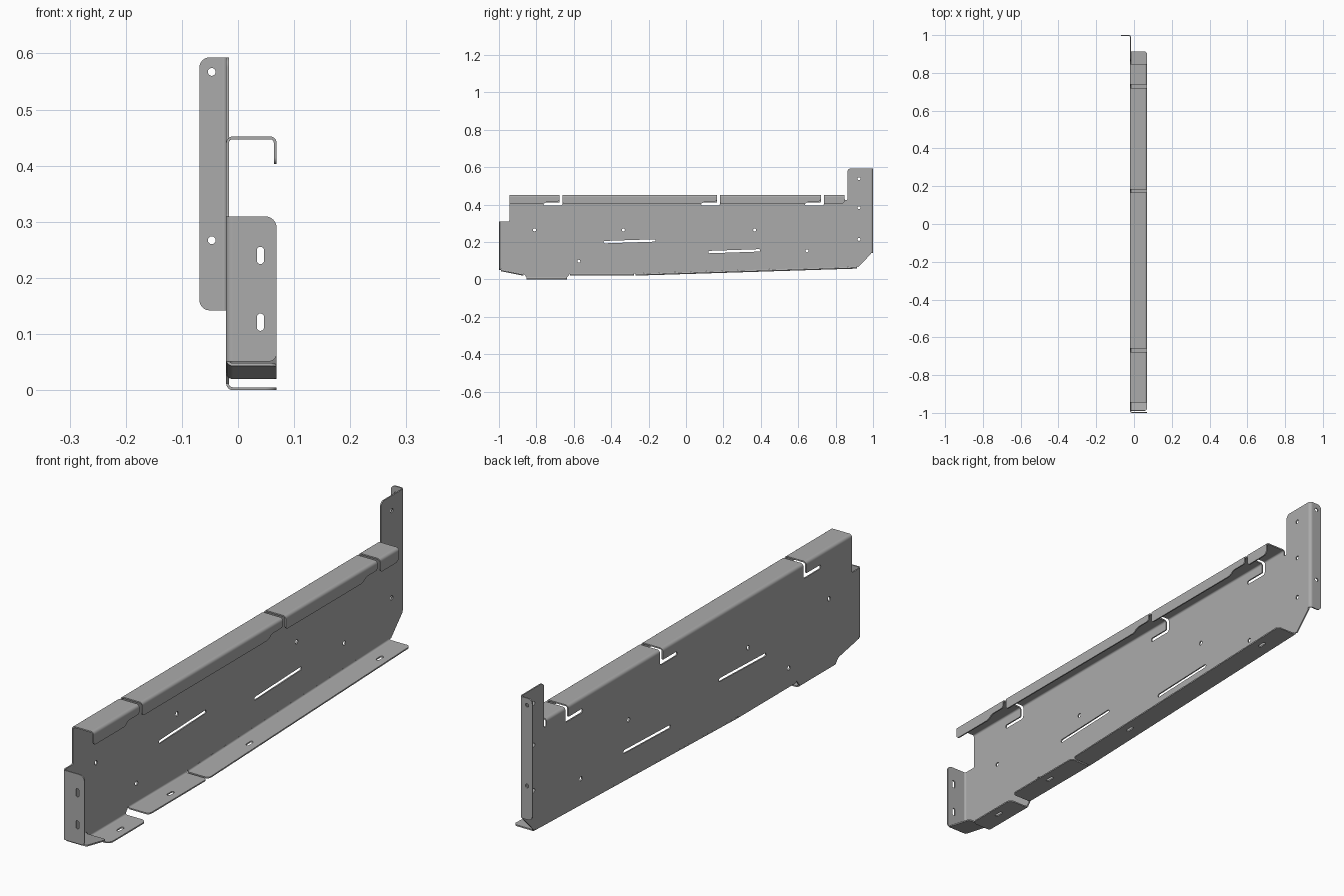
import bpy, bmesh
from math import sin, cos, pi, atan2
from mathutils import Vector as V, Matrix

if "Cube" in bpy.data.objects:
    bpy.data.objects.remove(bpy.data.objects["Cube"])

T = 0.005       # sheet thickness
R = 0.009       # bend radius at mid-sheet
X = -0.0185     # web mid-plane
TOP = 0.4495    # top flange mid-plane
W = 0.0873      # width of flanges turning to +x

# Dark grey sheet metal
steel = bpy.data.materials.new("dark_grey_steel")
steel.diffuse_color = (0.41, 0.41, 0.41, 1)
steel.use_nodes = True
steel.node_tree.nodes["Principled BSDF"].inputs["Base Color"].default_value = steel.diffuse_color


def rounded(points):
    """Outline of (a, b, radius) corners -> points with rounded corners."""
    out, n = [], len(points)
    for i, (a, b, r) in enumerate(points):
        p = V((a, b))
        if r == 0:
            out.append(p)
            continue
        q0 = p + (V(points[i - 1][:2]) - p).normalized() * r
        q1 = p + (V(points[(i + 1) % n][:2]) - p).normalized() * r
        c0, c1 = q0.lerp(p, 0.55), q1.lerp(p, 0.55)
        for k in range(7):
            t = k / 6
            out.append(q0 * (1 - t)**3 + c0 * 3 * t * (1 - t)**2
                       + c1 * 3 * t * t * (1 - t) + q1 * t**3)
    return out


def capsule(a0, b0, a1, b1, r):
    """Slot outline; equal end points give a round hole."""
    ang, pts = atan2(b1 - b0, a1 - a0), []
    for a, b, off in ((a1, b1, -pi / 2), (a0, b0, pi / 2)):
        for k in range(9 if (a0, b0) != (a1, b1) else 8):
            th = ang + off + pi * k / 8
            pts.append(V((a + r * cos(th), b + r * sin(th))))
    return pts


def plate(bm, outline, holes, origin, u, s):
    """Add a flat sheet with holes, lying in the u/s plane."""
    cu = bpy.data.curves.new("tmp", 'CURVE')
    cu.dimensions, cu.fill_mode, cu.extrude = '2D', 'BOTH', T / 2
    for loop in [rounded(outline)] + holes:
        sp = cu.splines.new('POLY')
        sp.points.add(len(loop) - 1)
        for q, p in zip(sp.points, loop):
            q.co = (p.x, p.y, 0, 1)
        sp.use_cyclic_u = True
    ob = bpy.data.objects.new("tmp", cu)
    bpy.context.collection.objects.link(ob)
    dg = bpy.context.evaluated_depsgraph_get()
    me = bpy.data.meshes.new_from_object(ob.evaluated_get(dg))
    m = Matrix((u, s, u.cross(s))).transposed().to_4x4()
    m.translation = origin
    me.transform(m)
    bm.from_mesh(me)
    bmesh.ops.remove_doubles(bm, verts=bm.verts, dist=1e-6)
    bpy.data.objects.remove(ob)
    bpy.data.curves.remove(cu)
    bpy.data.meshes.remove(me)


def bend(bm, p0, p1, n, s):
    """Add a quarter-round fold running from p0 to p1."""
    rings = []
    for k in range(7):
        th = pi / 2 * k / 6
        ring = []
        for p, r in ((p0, R - T / 2), (p0, R + T / 2), (p1, R + T / 2), (p1, R - T / 2)):
            ring.append(bm.verts.new(p - n * R + s * R + n * r * sin(th) - s * r * cos(th)))
        rings.append(ring)
    for r0, r1 in zip(rings, rings[1:]):
        for i in range(4):
            j = (i + 1) % 4
            bm.faces.new((r0[i], r0[j], r1[j], r1[i]))
    bm.faces.new(rings[0])
    bm.faces.new(rings[-1][::-1])


def finish(bm, name):
    bmesh.ops.recalc_face_normals(bm, faces=bm.faces)
    me = bpy.data.meshes.new(name)
    bm.to_mesh(me)
    bm.free()
    me.materials.append(steel)
    ob = bpy.data.objects.new(name, me)
    bpy.context.collection.objects.link(ob)
    bpy.ops.object.select_all(action='DESELECT')
    ob.select_set(True)
    bpy.context.view_layer.objects.active = ob
    bpy.ops.object.shade_smooth_by_angle()


def flange(name, p0, p1, n, s, outer, holes=()):
    """Folded flange: n points out of the parent sheet, s along the flange."""
    p0, p1, n, s = V(p0), V(p1), V(n), V(s)
    L = (p1 - p0).length
    bm = bmesh.new()
    plate(bm, [(0, R, 0), (L, R, 0)] + outer(L), list(holes), p0, (p1 - p0) / L, s)
    bend(bm, p0, p1, n, s)
    finish(bm, name)


# Web: big side sheet with L-shaped reliefs in its top edge
slots = (0.729, 0.174, -0.668)
G = 0.0085      # half width of a relief
H = TOP - R
E = 0.9975 - R
web = [(-E, 0.0455 + R, 0), (-0.87, 0.0222 + R, 0), (-0.86, 0.02, 0),
       (-0.852, 0.0025 + R, 0), (-0.635, 0.0025 + R, 0), (-0.628, 0.02, 0),
       (-0.62, 0.0222 + R, 0), (-0.275, 0.0222 + R, 0), (0.914, 0.06 + R, 0),
       (0.92, 0.064, 0), (E, 0.136, 0), (E, 0.593, 0), (0.863, 0.593, 0.018),
       (0.863, 0.425, 0.004), (0.848, 0.425, 0.004), (0.848, H, 0)]
for c in slots:
    web += [(c + G, H, 0), (c + G, 0.395, 0.01), (c - 0.093, 0.395, 0.007),
            (c - 0.093, 0.41, 0.007), (c - G, 0.41, 0.003), (c - G, H, 0)]
web += [(-0.945, H, 0), (-0.945, 0.3095, 0.004), (-E, 0.3095, 0)]
holes = [capsule(y, z, y, z, 0.008) for y, z in
         ((-0.81, 0.264), (-0.335, 0.264), (0.367, 0.264), (-0.573, 0.097), (0.647, 0.152),
          (0.925, 0.538), (0.925, 0.383), (0.925, 0.214))]
holes += [capsule(-0.434, 0.199, -0.17, 0.208, 0.0065), capsule(0.126, 0.146, 0.39, 0.155, 0.0065)]
bm = bmesh.new()
plate(bm, web, holes, V((X, 0, 0)), V((0, 1, 0)), V((0, 0, 1)))
finish(bm, "web")

# End flanges
z0 = 0.051
flange("front_flange", (X, -0.9975, z0), (X, -0.9975, 0.3095), (0, -1, 0), (1, 0, 0),
       lambda L: [(L, W, 0.02), (0, W, 0.014)],
       [capsule(z - z0 - 0.009, 0.0585, z - z0 + 0.009, 0.0585, 0.0065) for z in (0.24, 0.121)])
z0 = 0.142
flange("rear_flange", (X, 0.9975, z0), (X, 0.9975, 0.593), (0, 1, 0), (-1, 0, 0),
       lambda L: [(L, 0.0502, 0.018), (0, 0.0502, 0.018)],
       [capsule(z - z0, 0.0283, z - z0, 0.0283, 0.007) for z in (0.567, 0.267)])

# Bottom flanges following the lower edge of the web
for name, ya, za, yb, zb, ys, r in (
        ("bottom_slope", -E, 0.0455, -0.87, 0.0222, (), 0.012),
        ("bottom_tab", -0.852, 0.0025, -0.635, 0.0025, (-0.74,), 0.02),
        ("bottom_flange_front", -0.62, 0.0222, -0.279, 0.0222, (-0.445,), 0.015),
        ("bottom_flange_rear", -0.271, 0.0222, 0.914, 0.06, (0.018, 0.783), 0.015)):
    u = V((0, yb - ya, zb - za)).normalized()
    flange(name, (X, ya, za), (X, yb, zb), (0, u.z, -u.y), (1, 0, 0),
           lambda L: [(L, W, r), (0, W, r)],
           [capsule(y - ya - 0.011, 0.0535, y - ya + 0.011, 0.0535, 0.0065) for y in ys])

# Top flange in four lengths, each with a down-turned lip
D = TOP - 0.4025
edges = [-0.945] + [c + d for c in slots[::-1] for d in (-G, G)] + [0.848]
for i in range(4):
    ya, yb = edges[2 * i], edges[2 * i + 1]
    flange(f"top_flange_{i + 1}", (X, ya, TOP), (X, yb, TOP), (0, 0, 1), (1, 0, 0),
           lambda L: [(L, W - T / 2 - R, 0), (0, W - T / 2 - R, 0)])
    xe = X + W - T / 2
    if i < 3:   # lip is cut back beside each relief slot
        lip = lambda L: [(L, D - 0.015, 0.01), (L - 0.065, D - 0.015, 0.01),
                         (L - 0.085, D, 0.01), (0, D, 0.012)]
    else:
        lip = lambda L: [(L, D, 0.02), (0, D, 0.012)]
    flange(f"top_lip_{i + 1}", (xe, ya, TOP), (xe, yb, TOP), (1, 0, 0), (0, 0, -1), lip)
